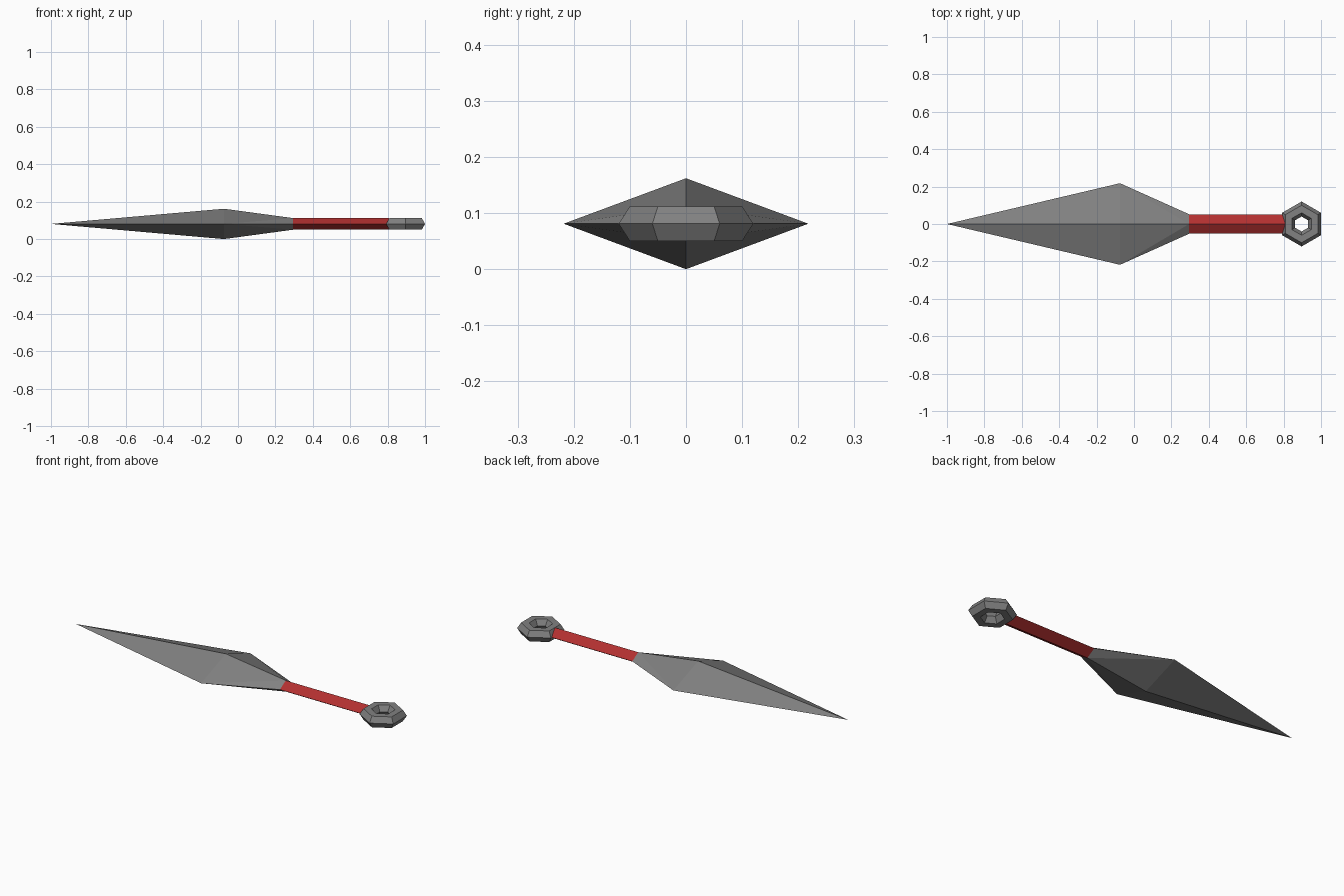
import bpy, bmesh, math
from mathutils import Vector

MID_Z = 0.081       # height of the central axis
GRIP_Y, GRIP_Z = 0.052, 0.031   # half sizes of the grip section

cube = bpy.data.objects.get("Cube")
if cube:
    bpy.data.objects.remove(cube, do_unlink=True)


def make_material(name, color):
    mat = bpy.data.materials.new(name)
    mat.use_nodes = True
    mat.diffuse_color = (*color, 1)
    mat.node_tree.nodes["Principled BSDF"].inputs["Base Color"].default_value = (*color, 1)
    return mat


def add_object(name, bm, mat):
    bmesh.ops.recalc_face_normals(bm, faces=bm.faces)
    mesh = bpy.data.meshes.new(name)
    bm.to_mesh(mesh)
    bm.free()
    mesh.materials.append(mat)
    obj = bpy.data.objects.new(name, mesh)
    bpy.context.collection.objects.link(obj)
    return obj


def diamond(x, half_y, half_z):
    """Four corners of a diamond section across the long axis."""
    return [Vector((x, y, MID_Z + z)) for y, z in
            ((half_y, 0), (0, half_z), (-half_y, 0), (0, -half_z))]


def hull_part(name, points, mat):
    bm = bmesh.new()
    for p in points:
        bm.verts.new(p)
    bmesh.ops.convex_hull(bm, input=bm.verts)
    return add_object(name, bm, mat)


steel = make_material("grey steel", (0.22, 0.22, 0.22))
wrap = make_material("red wrap", (0.45, 0.03, 0.03))

# Blade: pointed tip, wide diamond shoulder, narrow neck
hull_part("blade",
          [Vector((-1, 0, MID_Z))]
          + diamond(-0.075, 0.218, MID_Z)
          + diamond(0.295, GRIP_Y, GRIP_Z), steel)

# Grip: straight diamond bar reaching into the ring
hull_part("grip",
          diamond(0.295, GRIP_Y, GRIP_Z) + diamond(0.806, GRIP_Y, GRIP_Z), wrap)

# Pommel ring: six-sided ring with a six-sided section
SIDES, MAJOR, MINOR = 6, 0.08, 0.04
bm = bmesh.new()
rings = []
for i in range(SIDES):
    a = math.pi / 2 + math.tau * i / SIDES
    section = []
    for j in range(SIDES):
        b = math.tau * j / SIDES
        r = MAJOR + MINOR * math.cos(b)
        z = MID_Z + GRIP_Z * math.sin(b) / math.sin(math.pi / 3)
        section.append(bm.verts.new((0.896 + r * math.cos(a), r * math.sin(a), z)))
    rings.append(section)
for i in range(SIDES):
    near, far = rings[i], rings[(i + 1) % SIDES]
    for j in range(SIDES):
        k = (j + 1) % SIDES
        bm.faces.new((near[j], far[j], far[k], near[k]))
add_object("pommel_ring", bm, steel)
